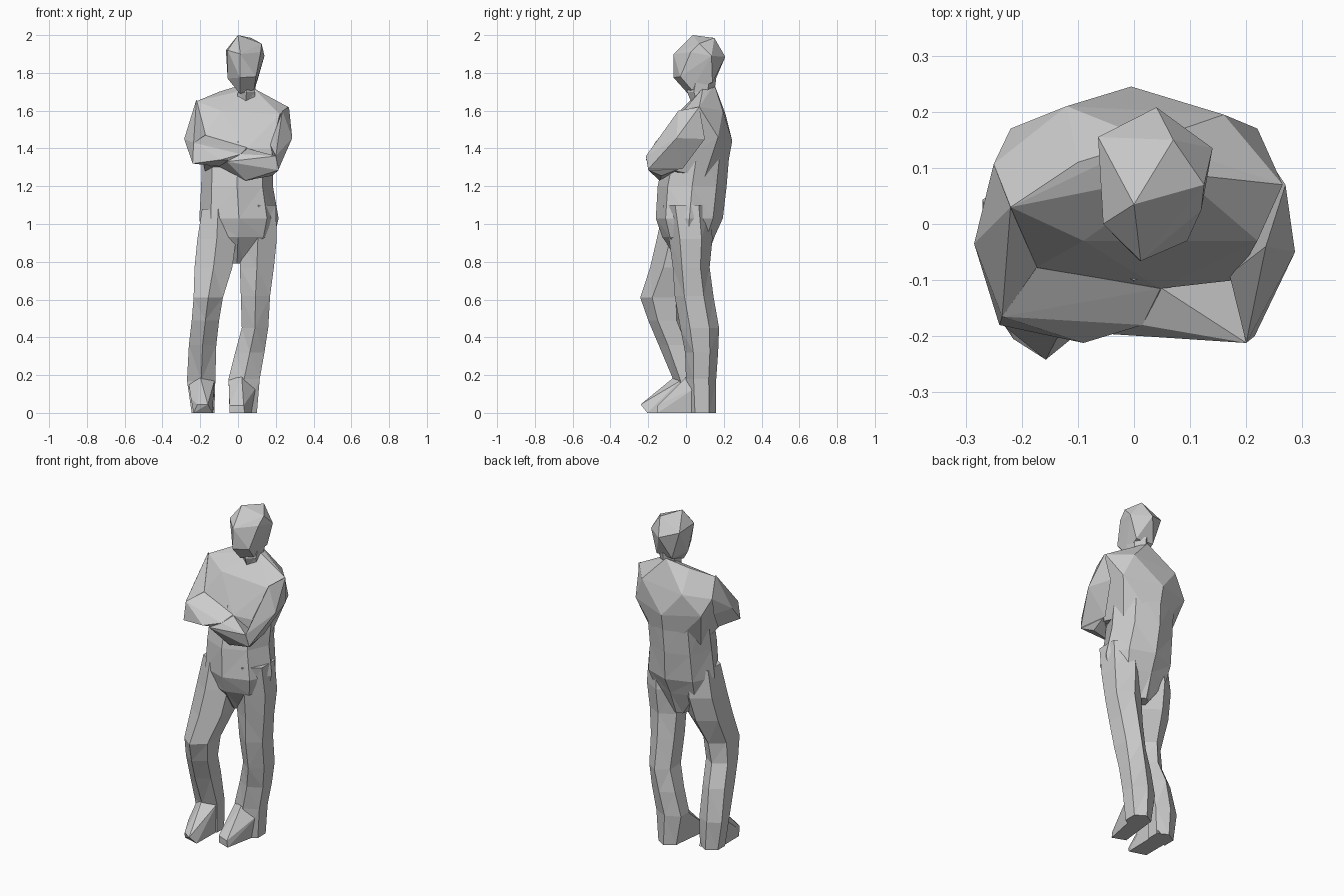
import bpy, bmesh
from math import sin, cos, tau


def finish(name, bm):
    bmesh.ops.recalc_face_normals(bm, faces=bm.faces[:])
    mesh = bpy.data.meshes.new(name)
    bm.to_mesh(mesh)
    bm.free()
    obj = bpy.data.objects.new(name, mesh)
    bpy.context.collection.objects.link(obj)
    return obj


def loft(name, rings, n=6):
    """Skin n-sided rings given as (x0, x1, y0, y1, z) bounds."""
    unit = [(sin(tau * i / n), cos(tau * i / n)) for i in range(n)]
    mx = max(u[0] for u in unit)
    bm = bmesh.new()
    loops = []
    for x0, x1, y0, y1, z in rings:
        loops.append([bm.verts.new(((x0 + x1) / 2 + u / mx * (x1 - x0) / 2,
                                    (y0 + y1) / 2 + v * (y1 - y0) / 2, z))
                      for u, v in unit])
    for a, b in zip(loops, loops[1:]):
        for i in range(n):
            j = (i + 1) % n
            bm.faces.new((a[i], a[j], b[j], b[i]))
    bm.faces.new(loops[0])
    bm.faces.new(loops[-1])
    bmesh.ops.triangulate(bm, faces=bm.faces[:])
    return finish(name, bm)


def hull(name, points):
    """Faceted block wrapped around a few key points."""
    bm = bmesh.new()
    for p in points:
        bm.verts.new(p)
    bmesh.ops.convex_hull(bm, input=bm.verts[:])
    loose = [v for v in bm.verts if not v.link_faces]
    bmesh.ops.delete(bm, geom=loose, context='VERTS')
    return finish(name, bm)


# Head, turned slightly, and neck
hull("head", [
    (0, .035, 2.0), (.07, .15, 1.985), (.125, .07, 1.955), (.14, .135, 1.89),
    (.04, .208, 1.885), (-.064, .155, 1.92), (.12, .025, 1.91),
    (-.055, 0, 1.92), (.012, -.066, 1.90), (-.055, .06, 1.77),
    (.01, -.066, 1.775), (.095, -.03, 1.78), (.01, .01, 1.69),
    (.085, .03, 1.71), (.1, .14, 1.75), (-.01, .15, 1.75)])
loft("neck", [(-.01, .1, .02, .16, 1.77), (0, .09, .005, .15, 1.70),
              (-.01, .09, .03, .15, 1.64)])

# Chest, shoulders and back
hull("chest", [
    (-.22, .03, 1.65), (-.1, .11, 1.70), (-.09, -.03, 1.60),
    (.08, .09, 1.72), (.03, .15, 1.74), (.265, .07, 1.62), (.22, -.03, 1.58),
    (-.25, .107, 1.55), (-.12, .21, 1.58), (.16, .195, 1.60),
    (-.005, .245, 1.44), (-.22, .17, 1.46), (.22, .17, 1.46),
    (-.173, -.077, 1.475), (.047, -.115, 1.40), (.18, -.1, 1.40),
    (-.18, -.1, 1.31), (.18, -.1, 1.29), (-.17, .1, 1.25),
    (.16, .1, 1.25), (0, .2, 1.2)])

# Upper arms
hull("upper_arm_right", [
    (-.22, .03, 1.66), (-.285, -.035, 1.45), (-.235, -.165, 1.43),
    (-.24, -.18, 1.32), (-.173, -.077, 1.475), (-.25, .107, 1.55),
    (-.25, .09, 1.45), (-.2, -.02, 1.32)])
hull("upper_arm_left", [
    (.27, .07, 1.62), (.235, -.04, 1.60), (.287, -.05, 1.455),
    (.2, -.212, 1.36), (.215, -.2, 1.29), (.25, .1, 1.45),
    (.19, -.02, 1.29), (.17, -.09, 1.42)])

# Crossed forearms
hull("forearm_right", [
    (-.235, -.165, 1.43), (-.24, -.18, 1.32), (-.09, -.212, 1.34),
    (-.173, -.077, 1.47), (.047, -.115, 1.405), (.015, -.18, 1.37),
    (.06, -.14, 1.33), (-.1, -.12, 1.305), (-.2, -.05, 1.32)])
hull("forearm_left", [
    (.2, -.212, 1.36), (.215, -.2, 1.285), (.015, -.18, 1.37),
    (-.06, -.195, 1.33), (-.1, -.12, 1.305), (.04, -.14, 1.23),
    (.18, -.13, 1.255), (.19, -.04, 1.29), (.05, -.115, 1.40)])

# Waist, hips and crotch
loft("hips", [
    (-.19, .19, -.1, .235, 1.44), (-.195, .185, -.15, .215, 1.20),
    (-.205, .215, -.16, .195, 1.03), (-.19, .19, -.125, .15, .93),
    (-.05, .04, -.03, .1, .79)], 8)

# Legs: one bent forward, one straight, running down to the heels
loft("leg_right", [
    (-.19, -.02, -.12, .12, 1.08), (-.215, -.01, -.155, .13, .92),
    (-.23, -.03, -.19, .09, .77), (-.235, -.08, -.242, .01, .61),
    (-.245, -.10, -.20, .0, .49), (-.26, -.115, -.145, .05, .36),
    (-.27, -.12, -.065, .08, .17), (-.245, -.125, -.06, .08, 0)])
loft("leg_left", [
    (.02, .2, -.12, .13, 1.10), (.005, .205, -.09, .14, .92),
    (.01, .19, -.07, .125, .77), (.015, .17, -.06, .145, .62),
    (.02, .16, -.03, .175, .45), (-.015, .14, -.005, .17, .32),
    (-.05, .115, .0, .16, .18), (-.02, .1, .01, .16, 0)])

# Feet
hull("foot_right", [
    (-.26, -.03, .15), (-.2, -.062, .19), (-.125, -.03, .17),
    (-.25, -.12, .08), (-.14, -.12, .08), (-.215, -.205, .045),
    (-.16, -.24, .045), (-.235, -.175, 0), (-.135, -.205, 0),
    (-.235, .04, 0), (-.13, .06, 0)])
hull("foot_left", [
    (-.05, .05, .18), (.02, .0, .19), (.1, .06, .14), (-.045, -.12, .04),
    (.03, -.15, .04), (-.045, -.12, 0), (.035, -.15, 0),
    (-.02, .1, 0), (.09, .13, 0)])
